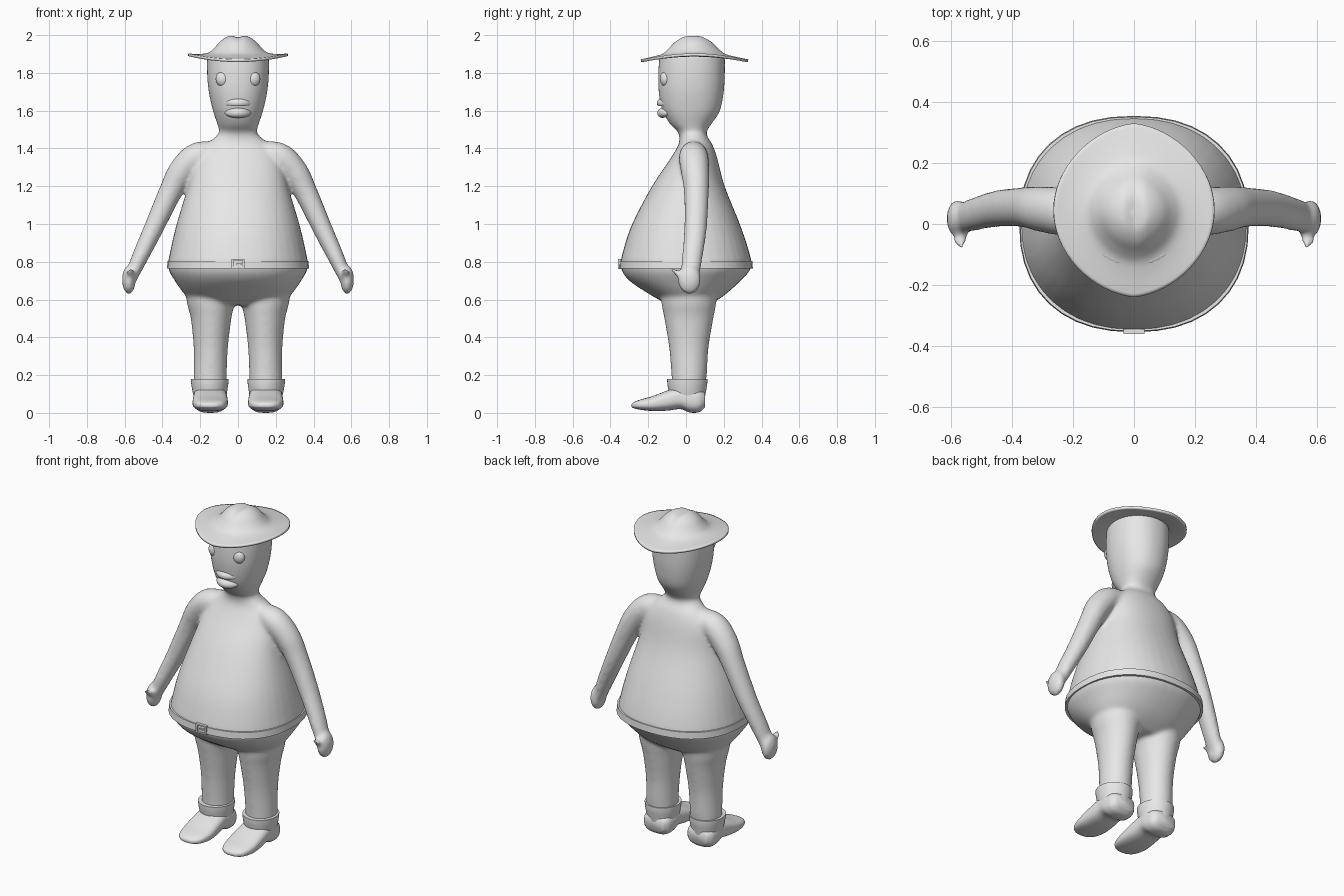
import bpy, bmesh
from math import sin, cos, pi, copysign
from mathutils import Vector, Matrix

cube = bpy.data.objects.get("Cube")
if cube:
    bpy.data.objects.remove(cube, do_unlink=True)

grey = bpy.data.materials.new("plain_grey")
grey.use_nodes = True
colour = (0.8, 0.8, 0.8, 1)
grey.diffuse_color = colour
grey.node_tree.nodes["Principled BSDF"].inputs["Base Color"].default_value = colour
X, Y, Z = (Vector(axis) for axis in ((1, 0, 0), (0, 1, 0), (0, 0, 1)))


def finish(name, bm, angle=40):
    bmesh.ops.recalc_face_normals(bm, faces=bm.faces)
    mesh = bpy.data.meshes.new(name)
    bm.to_mesh(mesh)
    bm.free()
    mesh.materials.append(grey)
    obj = bpy.data.objects.new(name, mesh)
    bpy.context.collection.objects.link(obj)
    bpy.ops.object.select_all(action="DESELECT")
    obj.select_set(True)
    bpy.context.view_layer.objects.active = obj
    bpy.ops.object.shade_smooth_by_angle(angle=angle * pi / 180)
    return obj


def spline(rows, steps):
    """Pass a smooth curve through rows of values."""
    out = []
    for i in range(len(rows) - 1):
        quad = [rows[min(max(i + k, 0), len(rows) - 1)] for k in (-1, 0, 1, 2)]
        for s in range(steps):
            t = s / steps
            out.append([b + t / 2 * (c - a + t * (2*a - 5*b + 4*c - d + t * (3*(b - c) + d - a)))
                        for a, b, c, d in zip(*quad)])
    return out + [list(rows[-1])]


def skin(bm, loops):
    """Join closed loops of points and cap both ends."""
    rings = [[bm.verts.new(p) for p in loop] for loop in loops]
    n = len(rings[0])
    for a, b in zip(rings, rings[1:]):
        for i in range(n):
            bm.faces.new((a[i], a[(i + 1) % n], b[(i + 1) % n], b[i]))
    bm.faces.new(rings[0])
    bm.faces.new(rings[-1])


def oval(centre, u, v, power=2, n=40):
    def bend(w):
        return copysign(abs(w) ** (2 / power), w)
    return [centre + u * bend(cos(2 * pi * i / n)) + v * bend(sin(2 * pi * i / n)) for i in range(n)]


def stack(bm, rows, side=1, power=2, steps=5):
    """Horizontal sections: height, x range, y range."""
    skin(bm, [oval(Vector((side * (x0 + x1) / 2, (y0 + y1) / 2, z)),
                   X * (x1 - x0) / 2, Y * (y1 - y0) / 2, power)
              for z, x0, x1, y0, y1 in spline(rows, steps)])


def tube(bm, rows, side=1):
    """Limb along a path: position, thickness across, thickness front to back."""
    rows = spline(rows, 5)
    points = [Vector((side * r[0], r[1], r[2])) for r in rows]
    loops = []
    for i, p in enumerate(points):
        along = points[min(i + 1, len(points) - 1)] - points[max(i - 1, 0)]
        across = along.cross(Y).normalized()
        loops.append(oval(p, across * rows[i][3], Y * rows[i][4], n=24))
    skin(bm, loops)


def ball(bm, centre, size):
    matrix = Matrix.Translation(centre) @ Matrix.Diagonal((*size, 1))
    return bmesh.ops.create_uvsphere(bm, u_segments=32, v_segments=20, radius=1, matrix=matrix)["verts"]


# Body: hips, belly, neck and head in one stack, fused with the limbs
body = bmesh.new()
profile = [(.57, .2, -.09, .12), (.62, .275, -.18, .2), (.7, .335, -.3, .29),
           (.77, .37, -.345, .345), (.85, .36, -.335, .335), (1, .325, -.285, .285),
           (1.2, .265, -.18, .205), (1.35, .225, -.08, .165), (1.42, .17, -.04, .14),
           (1.46, .12, -.035, .115), (1.49, .1, -.045, .11), (1.53, .11, -.085, .135),
           (1.6, .133, -.125, .18), (1.7, .155, -.145, .2), (1.8, .164, -.147, .206),
           (1.9, .164, -.14, .206)]
stack(body, [(z, -x, x, y0, y1) for z, x, y0, y1 in profile], power=2.2)
for side in (1, -1):
    # Leg
    stack(body, [(.12, .06, .235, -.075, .1), (.2, .06, .235, -.077, .11),
                 (.35, .053, .235, -.09, .12), (.5, .035, .25, -.115, .145),
                 (.58, .02, .27, -.13, .16), (.68, .02, .28, -.14, .17)], side)
    # Arm
    tube(body, [(.12, .04, 1.38, .06, .06), (.22, .04, 1.355, .075, .078),
                (.3, .048, 1.275, .072, .075), (.36, .055, 1.165, .062, .066),
                (.45, .05, .97, .052, .06), (.53, .03, .8, .042, .054),
                (.565, .02, .71, .03, .05)], side)
    # Hand and thumb
    ball(body, (side * .578, .018, .705), (.036, .062, .077))
    tube(body, [(.565, .0, .7, .024, .026), (.568, -.04, .735, .023, .023),
                (.572, -.07, .76, .02, .016)], side)
body = finish("body", body)
fuse = body.modifiers.new("fuse", "REMESH")
fuse.mode = "VOXEL"
fuse.voxel_size = .01
fuse.use_smooth_shade = True
soften = body.modifiers.new("soften", "SMOOTH")
soften.factor = .5
soften.iterations = 14

# Belt with an overhanging lower edge
belt = bmesh.new()
stack(belt, [(z, -x, x, -x + .022, x - .022) for z, x in ((.765, .376), (.805, .373))],
      power=2.3, steps=1)
finish("belt", belt)

# Buckle: four bars and a prong
buckle = bmesh.new()
for x, z, w, h in ((-.03, .787, .01, .05), (.03, .787, .01, .05), (0, .81, .07, .008),
                   (0, .765, .07, .008), (.012, .787, .045, .008)):
    bmesh.ops.create_cube(buckle, size=1, matrix=Matrix.Translation((x, -.352, z))
                          @ Matrix.Diagonal((w, .016, h, 1)))
finish("buckle", buckle)

for side, label in ((1, "left"), (-1, "right")):
    # Shoe: sections from heel to toe
    shoe = bmesh.new()
    rows = [(.1, .065, .03, .11), (.07, .085, .004, .13), (.02, .09, .002, .14),
            (-.03, .088, .02, .14), (-.1, .092, .012, .118), (-.18, .092, .01, .088),
            (-.25, .075, .018, .068), (-.28, .045, .026, .055), (-.288, .02, .033, .045)]
    skin(shoe, [oval(Vector((side * .147, y, (low + high) / 2)), X * w, Z * (high - low) / 2, 2.7)
                for y, w, low, high in spline(rows, 4)])
    finish(label + "_shoe", shoe, 60)

    # Flared cuff
    cuff = bmesh.new()
    stack(cuff, [(.07, .065, .23, -.075, .098), (.11, .058, .24, -.09, .105),
                 (.15, .052, .247, -.098, .112), (.18, .05, .25, -.1, .113)], side)
    finish(label + "_cuff", cuff)

    # Eye
    eye = bmesh.new()
    ball(eye, (side * .08, -.108, 1.768), (.038, .03, .041))
    finish(label + "_eye", eye)

# Lips wrapped around the face
for name, z, size in (("upper_lip", 1.64, (.082, .03, .026)), ("lower_lip", 1.588, (.07, .028, .026))):
    lip = bmesh.new()
    for v in ball(lip, (0, 0, z), size):
        v.co.y += -.124 + 5 * v.co.x ** 2
        if name == "upper_lip":
            v.co.z = max(v.co.z, z - .015)
    finish(name, lip)

# Hat: creased dome flowing into a brim pointed at front and back
hat = bmesh.new()
crown = [(.04, 2), (.2, 1.993), (.35, 1.968), (.48, 1.93), (.6, 1.905), (.78, 1.895), (1, 1.893)]
loops = []
for f, z in spline(crown, 4):
    loop = []
    for i in range(64):
        s, c = sin(2 * pi * i / 64), cos(2 * pi * i / 64)
        x, y = .263 * s * f, .285 * c * (1 - .1 * abs(s)) * f
        crease = .014 * max(0, 1 - abs(x) / .035) * max(0, 1 - f / .7)
        droop = (.01 * s * s - .022 * c * c) * f ** 3
        loop.append(Vector((x, y + .035 + .01 * f, z - crease + droop)))
    loops.append(loop)
skin(hat, loops)
bmesh.ops.delete(hat, geom=[f for f in hat.faces if len(f.verts) == 64 and f.calc_area() > .05],
                 context="FACES_ONLY")
hat = finish("hat", hat, 60)
rim = hat.modifiers.new("thickness", "SOLIDIFY")
rim.thickness = .014
rim.offset = -1
